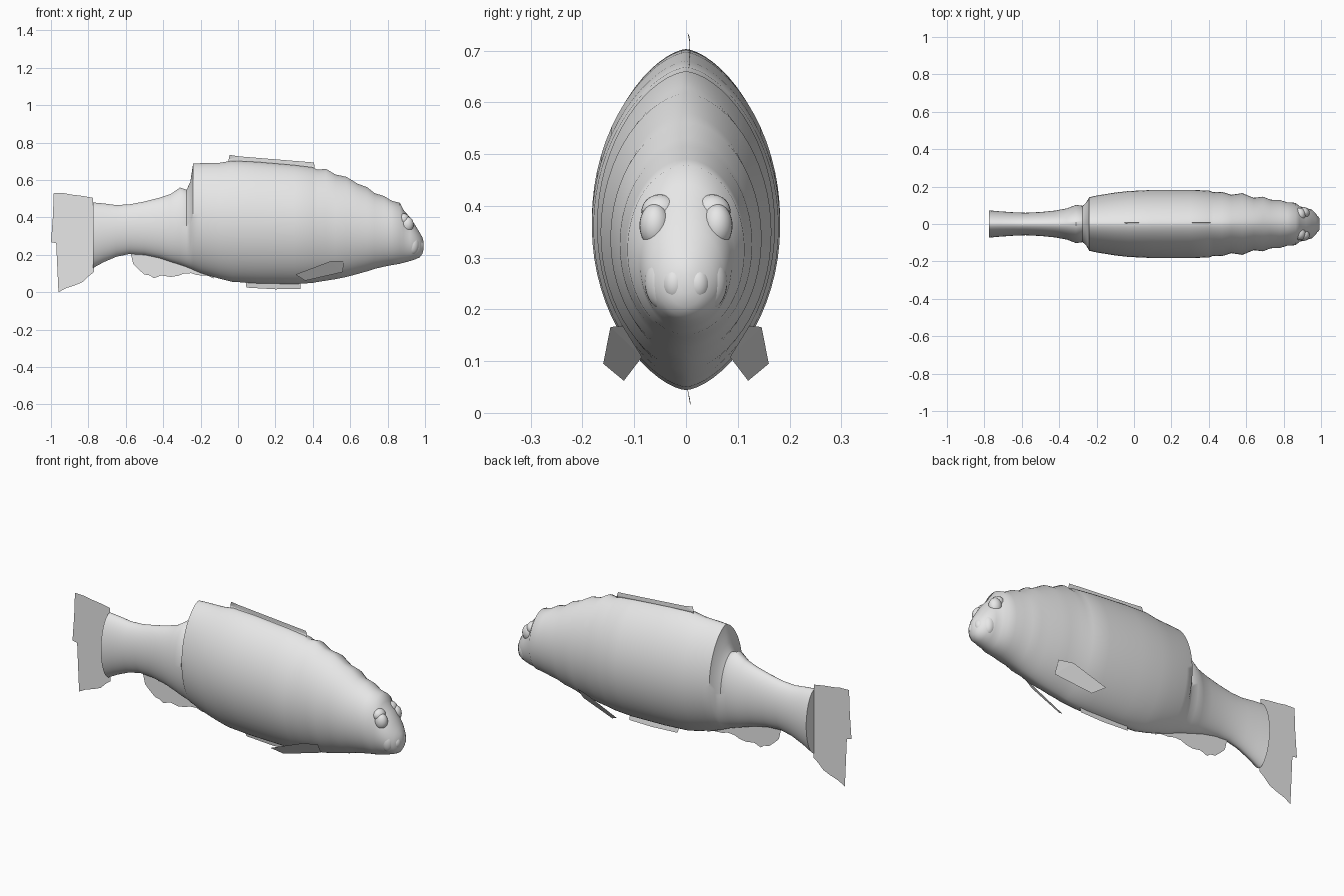
import bpy, math

grey = bpy.data.materials.new("scale grey")
grey.diffuse_color = (0.8, 0.8, 0.8, 1)


def make(name, verts, faces, smooth=None):
    me = bpy.data.meshes.new(name)
    me.from_pydata(verts, [], faces)
    me.materials.append(grey)
    ob = bpy.data.objects.new(name, me)
    bpy.context.collection.objects.link(ob)
    if smooth:
        bpy.ops.object.select_all(action='DESELECT')
        ob.select_set(True)
        bpy.context.view_layer.objects.active = ob
        bpy.ops.object.shade_smooth_by_angle(angle=math.radians(smooth))
    return ob


# Body stations from tail to nose: x, top, bottom, half width
stations = [
    (-.775, .48, .13, .073), (-.72, .475, .16, .068), (-.65, .466, .19, .063),
    (-.58, .47, .205, .06), (-.5, .485, .20, .064), (-.42, .505, .183, .072),
    (-.36, .525, .163, .083), (-.31, .56, .147, .102), (-.275, .548, .135, .097),
    (-.255, .59, .127, .115), (-.24, .688, .12, .143), (-.2, .69, .103, .152),
    (-.1, .692, .073, .168), (-.03, .703, .056, .176), (.1, .697, .048, .182),
    (.3, .68, .044, .182), (.4, .668, .05, .179), (.425, .655, .055, .17),
    (.47, .66, .062, .172), (.52, .63, .07, .156), (.58, .617, .082, .165),
    (.64, .58, .098, .14), (.69, .562, .112, .146), (.73, .53, .125, .13),
    (.78, .515, .137, .128), (.82, .49, .145, .116), (.865, .478, .152, .113),
    (.885, .44, .158, .094), (.92, .40, .167, .088), (.95, .355, .177, .074),
    (.972, .318, .187, .056), (.985, .295, .205, .036), (.993, .27, .23, .012),
]
N = 64
verts, faces = [], []
for x, top, bot, w in stations:
    # lens-shaped on the trunk, rounder on the head and tail
    p = 1.28 - 0.28 * min(1, max(0, (x - .4) / .45))
    if x < -.25:
        p = 1.12
    zc, h = (top + bot) / 2, (top - bot) / 2
    for i in range(N):
        t = 2 * math.pi * i / N
        s = math.sin(t)
        verts.append((x, math.copysign(abs(s) ** p, s) * w, zc + h * math.cos(t)))
for k in range(len(stations) - 1):
    for i in range(N):
        j = (i + 1) % N
        faces.append((k * N + i, k * N + j, (k + 1) * N + j, (k + 1) * N + i))
faces.append(tuple(range(N - 1, -1, -1)))
last = (len(stations) - 1) * N
faces.append(tuple(range(last, last + N)))
body = make("body", verts, faces)
bpy.context.view_layer.objects.active = body
bpy.ops.object.mode_set(mode='EDIT')
bpy.ops.mesh.select_all(action='SELECT')
bpy.ops.mesh.normals_make_consistent(inside=False)
bpy.ops.object.mode_set(mode='OBJECT')
body.select_set(True)
bpy.ops.object.shade_smooth_by_angle(angle=math.radians(50))


def ball(name, loc, size):
    bpy.ops.mesh.primitive_uv_sphere_add(segments=24, ring_count=14, radius=1, location=loc)
    ob = bpy.context.object
    ob.name = name
    ob.scale = size
    ob.data.materials.append(grey)
    bpy.ops.object.shade_smooth()


for side, s in (("left", 1), ("right", -1)):
    # Eyes, brows and lips
    ball("eye_" + side, (.905, s * .06, .362), (.034, .03, .042))
    ball("brow_" + side, (.885, s * .05, .39), (.032, .036, .032))
    ball("lip_" + side, (.966, s * .022, .25), (.027, .025, .035))
    ball("cheek_" + side, (.935, s * .045, .255), (.035, .035, .055))
    # Pectoral fins
    pts = [(.307, .16, .095), (.36, .12, .062), (.56, .085, .108),
           (.567, .122, .168), (.495, .146, .166)]
    make("pectoral_fin_" + side, [(x, s * y, z) for x, y, z in pts],
         [(0, 1, 2), (0, 2, 4), (2, 3, 4)])


def fin(name, outline):
    make(name, [(x, y, z) for x, y, z in outline], [tuple(range(len(outline)))])


# Tail fin
fin("tail_fin", [(x, .004, z) for x, z in [
    (-.775, .505), (-.83, .515), (-.89, .522), (-.93, .53), (-.985, .532),
    (-.99, .40), (-1, .268), (-.972, .262), (-.966, .13), (-.96, 0),
    (-.92, .022), (-.87, .038), (-.83, .055), (-.80, .085), (-.77, .108)]])

# Anal fin
fin("anal_fin", [(x, .0, z) for x, z in [
    (-.575, .215), (-.56, .15), (-.535, .125), (-.50, .095), (-.47, .09), (-.45, .075),
    (-.41, .09), (-.36, .082), (-.32, .088), (-.29, .10), (-.25, .102),
    (-.22, .092), (-.16, .088), (-.13, .073), (-.13, .12), (-.25, .16), (-.4, .21)]])

# Dorsal fin: thin strip leaning slightly to one side
make("dorsal_fin", [(-.05, 0, .68), (.41, 0, .65), (.41, .008, .675), (.405, .007, .694),
                    (.0, .007, .727), (-.045, .003, .735), (-.05, .008, .71)],
     [(0, 1, 2, 6), (6, 2, 3, 4), (6, 4, 5)])

# Pelvic fin under the belly
make("pelvic_fin", [(.04, 0, .06), (.335, 0, .06), (.335, .009, .018),
                    (.2, .008, .016), (.045, .008, .025)],
     [(0, 1, 2, 3, 4)])
